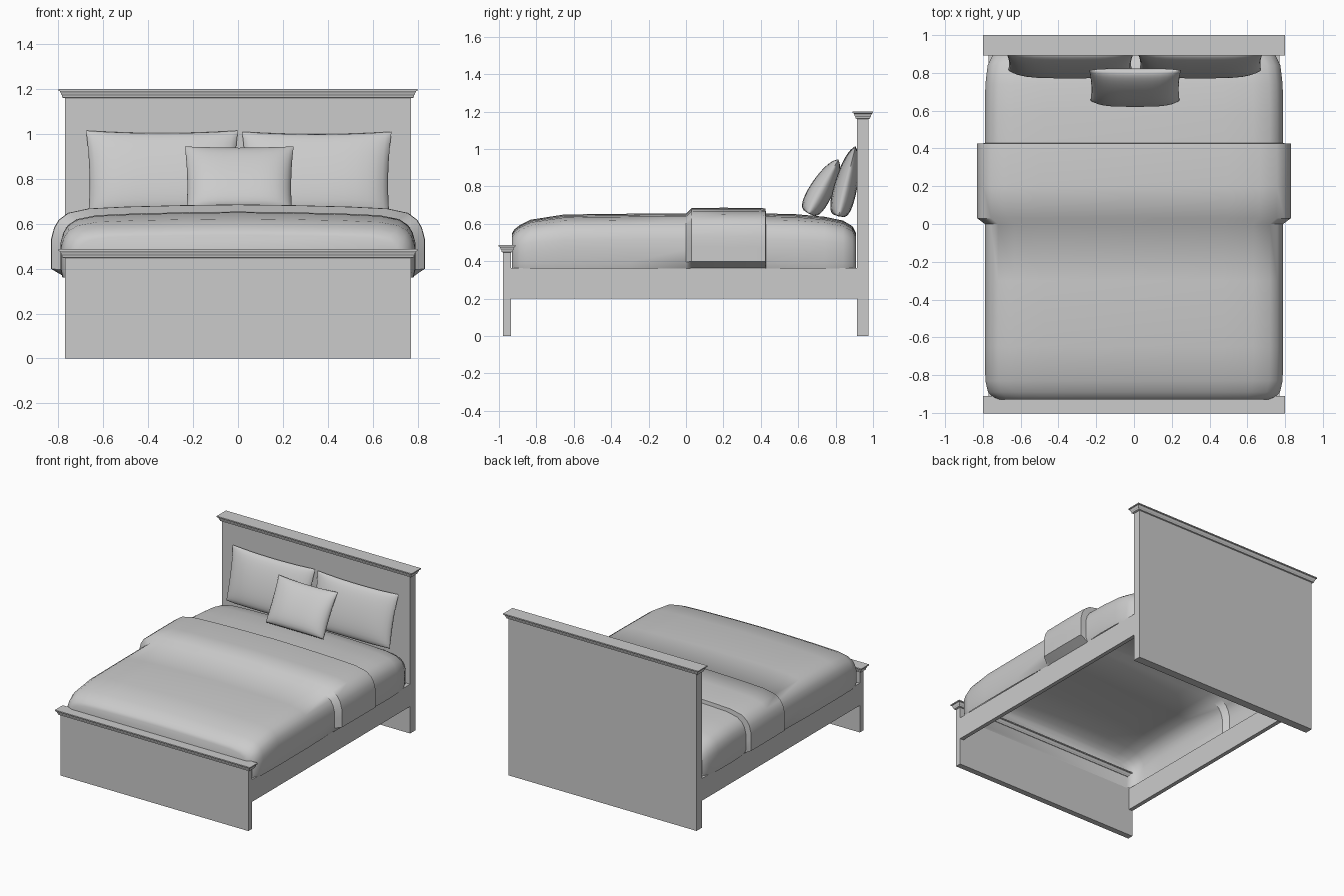
import bpy, bmesh, math

if "Cube" in bpy.data.objects:
    bpy.data.objects.remove(bpy.data.objects["Cube"])


def finish(name, bm, smooth=None):
    bmesh.ops.recalc_face_normals(bm, faces=bm.faces)
    mesh = bpy.data.meshes.new(name)
    bm.to_mesh(mesh)
    bm.free()
    obj = bpy.data.objects.new(name, mesh)
    bpy.context.collection.objects.link(obj)
    if smooth:
        bpy.ops.object.select_all(action='DESELECT')
        obj.select_set(True)
        bpy.context.view_layer.objects.active = obj
        bpy.ops.object.shade_smooth_by_angle(angle=math.radians(smooth))
    return obj


def bridge(bm, rings, closed):
    for a, b in zip(rings, rings[1:]):
        n = len(a)
        for i in range(n if closed else n - 1):
            j = (i + 1) % n
            bm.faces.new((a[i], a[j], b[j], b[i]))


def stack(name, x0, x1, y0, y1, levels):
    """Stacked rectangles: levels are (z, outward offset)."""
    bm = bmesh.new()
    rings = [[bm.verts.new((x, y, z)) for x, y in
              ((x0 - o, y0 - o), (x1 + o, y0 - o), (x1 + o, y1 + o), (x0 - o, y1 + o))]
             for z, o in levels]
    bridge(bm, rings, True)
    bm.faces.new(rings[0])
    bm.faces.new(rings[-1])
    return finish(name, bm)


def board(name, y0, y1, top):
    # Panel with its stepped cap moulding
    stack(name, -0.77, 0.77, y0, y1, [(0, 0), (top - 0.04, 0)])
    cap = [(-0.04, 0.0), (-0.037, 0.01), (-0.028, 0.012), (-0.024, 0.016),
           (-0.015, 0.019), (-0.009, 0.024), (-0.008, 0.03), (0, 0.03)]
    k = 0.024 / 0.03
    stack(name + "_cap", -0.775, 0.775, y0, y1, [(top + z, o * k) for z, o in cap])


board("headboard", 0.915, 0.976, 1.2)
board("footboard", -0.978, -0.935, 0.487)

# Side rails
for side, x in (("left", -0.77), ("right", 0.74)):
    stack(side + "_rail", x, x + 0.03, -0.936, 0.916, [(0.2, 0), (0.365, 0)])

# Bedding: open-bottomed shell lofted along y; rings are (y, half width, top z, tuck)
shape = [(0, 0), (1, 0.12), (1, 0.35), (1, 0.53), (0.985, 0.68), (0.96, 0.79),
         (0.91, 0.885), (0.8, 0.945), (0.6, 0.97), (0.3, 0.99), (0, 1)]
sections = [(-0.93, 0.72, 0.55, 0.99), (-0.918, 0.745, 0.57, 0.99),
            (-0.89, 0.773, 0.592, 0.99), (-0.83, 0.787, 0.622, 0.99),
            (-0.65, 0.79, 0.65, 0.99), (-0.3, 0.79, 0.654, 0.99),
            (0.0, 0.79, 0.655, 0.98), (0.03, 0.83, 0.685, 0.92),
            (0.2, 0.832, 0.686, 0.92), (0.4, 0.832, 0.685, 0.92),
            (0.425, 0.83, 0.682, 0.92), (0.428, 0.79, 0.655, 0.98),
            (0.58, 0.79, 0.652, 0.99), (0.74, 0.787, 0.638, 0.99),
            (0.84, 0.775, 0.617, 0.99), (0.89, 0.75, 0.587, 0.99),
            (0.91, 0.72, 0.55, 0.99)]
bm = bmesh.new()
rings = []
for y, w, top, tuck in sections:
    half = [((tuck if i == 0 else fx) * w, 0.36 + (top - 0.36) * fz)
            for i, (fx, fz) in enumerate(shape)]
    outline = half + [(-x, z) for x, z in half[-2::-1]]
    rings.append([bm.verts.new((x, y, z)) for x, z in outline])
bridge(bm, rings, False)
bm.faces.new(rings[0])
bm.faces.new(rings[-1])
finish("bedding", bm, 50)


def pillow(name, x0, x1, bottom, top, thick, n=16):
    """Puffed grid leaning from bottom (y, z) to top (y, z), fuller near the bottom."""
    dy, dz = top[0] - bottom[0], top[1] - bottom[1]
    length = math.hypot(dy, dz)
    ny, nz = -dz / length, dy / length
    bm = bmesh.new()
    for sign in (1, -1):
        rows = []
        for j in range(n + 1):
            v = -math.cos(math.pi * j / n)
            row = []
            for i in range(n + 1):
                u = -math.cos(math.pi * i / n)
                s = (v + 1) / 2
                puff = max(0, s) ** 0.25 * max(0, 1 - s) ** 0.5 / 0.59
                d = sign * thick * puff * max(0, 1 - u ** 4) ** 0.6
                # Edges pull in between the corners
                x = (x0 + x1) / 2 + (x1 - x0) / 2 * u * (1 - 0.03 * (1 - v * v) - 0.015 * (1 - v))
                s -= 0.03 * (1 - u * u) * s
                row.append(bm.verts.new((x, bottom[0] + dy * s + ny * d,
                                         bottom[1] + dz * s + nz * d)))
            rows.append(row)
        bridge(bm, rows, False)
    bmesh.ops.remove_doubles(bm, verts=bm.verts, dist=0.0001)
    finish(name, bm, 60)


pillow("left_pillow", -0.677, 0.0, (0.815, 0.64), (0.905, 1.015), 0.06)
pillow("right_pillow", 0.018, 0.684, (0.815, 0.64), (0.905, 1.01), 0.06)
pillow("small_pillow", -0.237, 0.248, (0.655, 0.655), (0.815, 0.945), 0.062)
